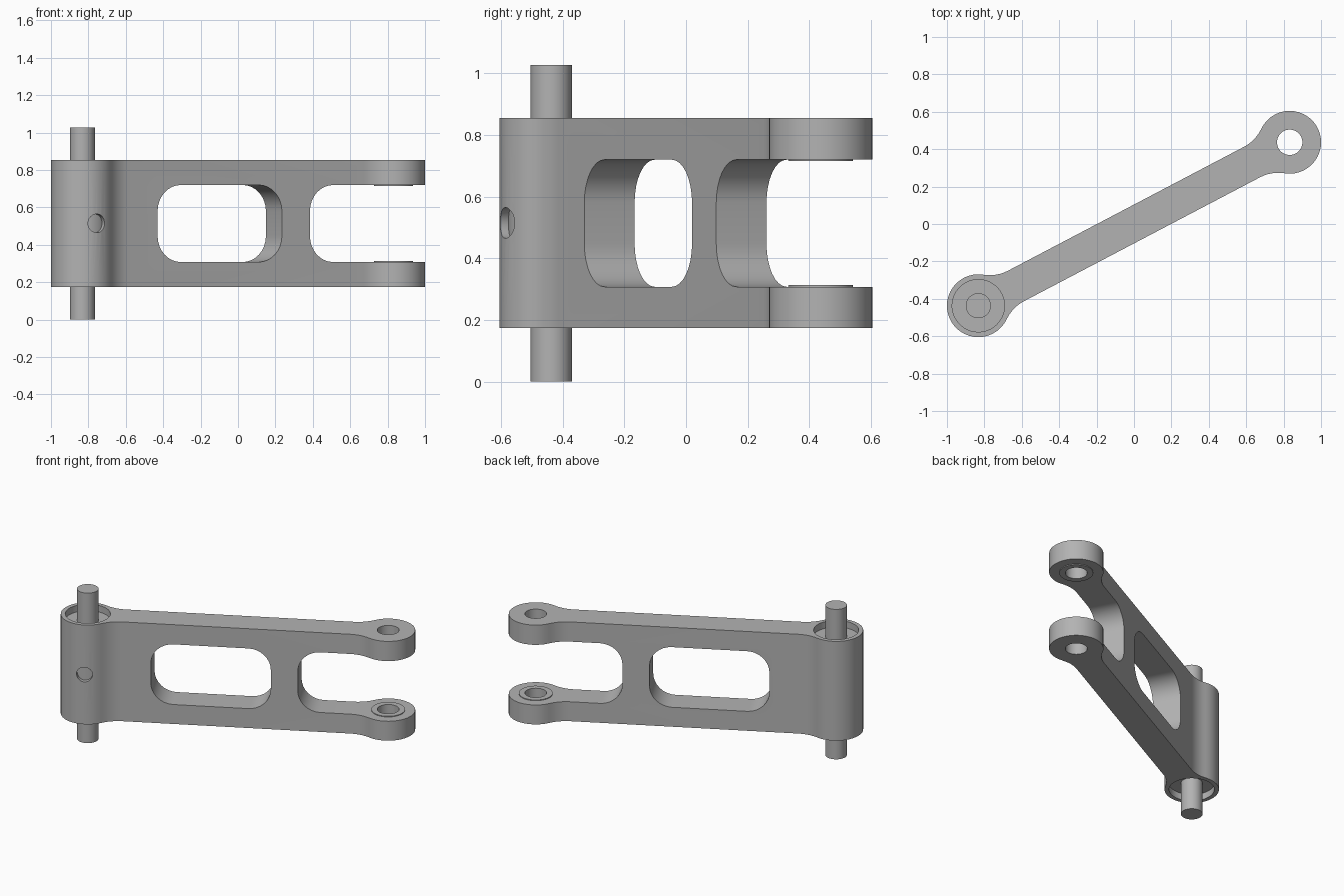
import bpy, bmesh, math
from mathutils import Matrix, Vector

cube = bpy.data.objects.get("Cube")
if cube:
    bpy.data.objects.remove(cube)

# Main dimensions, laid out along a local x axis and turned at the end
HALF = 0.94                     # pivot centres at -HALF and +HALF
ANGLE = math.radians(27.7)
BOSS_R, WEB, FILLET = 0.168, 0.092, 0.21
BOTTOM, TOP = 0.175, 0.855
SLOT_LOW, SLOT_HIGH = 0.308, 0.72
MID = (BOTTOM + TOP) / 2
BORE_R, PIN_R, EYE_R, PAD_R = 0.14, 0.067, 0.068, 0.105

metal = bpy.data.materials.new("grey metal")
metal.use_nodes = True
GREY = (0.45, 0.45, 0.45, 1)
metal.diffuse_color = GREY
metal.node_tree.nodes["Principled BSDF"].inputs["Base Color"].default_value = GREY


def prism(name, points, low, high, matrix=Matrix()):
    """Extrude a flat outline from low to high, then place it."""
    bm = bmesh.new()
    face = bm.faces.new([bm.verts.new((x, y, low)) for x, y in points])
    up = bmesh.ops.extrude_face_region(bm, geom=[face])["geom"]
    bmesh.ops.translate(bm, vec=(0, 0, high - low),
                        verts=[v for v in up if isinstance(v, bmesh.types.BMVert)])
    bmesh.ops.recalc_face_normals(bm, faces=bm.faces)
    bm.transform(matrix)
    mesh = bpy.data.meshes.new(name)
    bm.to_mesh(mesh)
    bm.free()
    mesh.materials.append(metal)
    obj = bpy.data.objects.new(name, mesh)
    bpy.context.collection.objects.link(obj)
    return obj


def arc(cx, cy, r, start, end, n):
    return [(cx + r * math.cos(start + (end - start) * i / n),
             cy + r * math.sin(start + (end - start) * i / n)) for i in range(n + 1)]


def cylinder(name, x, r, low, high, n=32):
    return prism(name, arc(x, 0, r, 0, math.tau, n)[:-1], low, high)


def rounded_window(name, x0, x1, r):
    """Rounded rectangle running through the thickness of the arm."""
    corners = [(x1 - r, SLOT_HIGH - r), (x0 + r, SLOT_HIGH - r),
               (x0 + r, SLOT_LOW + r), (x1 - r, SLOT_LOW + r)]
    pts = []
    for k, (cx, cz) in enumerate(corners):
        pts += arc(cx, cz, r, k * math.pi / 2, (k + 1) * math.pi / 2, 8)
    return prism(name, pts, -0.5, 0.5, Matrix.Rotation(math.pi / 2, 4, "X"))


def cut(obj, cutter):
    mod = obj.modifiers.new("cut", "BOOLEAN")
    mod.operation, mod.solver, mod.object = "DIFFERENCE", "EXACT", cutter
    bpy.context.view_layer.objects.active = obj
    bpy.ops.object.modifier_apply(modifier=mod.name)
    bpy.data.objects.remove(cutter)


# Arm outline: one filleted quarter, mirrored to all four
reach = math.sqrt((BOSS_R + FILLET) ** 2 - (WEB + FILLET) ** 2)
lean = math.atan2(WEB + FILLET, reach)
quarter = arc(HALF, 0, BOSS_R, 0, math.pi - lean, 14)
quarter += arc(HALF - reach, WEB + FILLET, FILLET, -lean, -math.pi / 2, 6)[1:]
upper = quarter + [(-x, y) for x, y in reversed(quarter)]
outline = upper + [(x, -y) for x, y in reversed(upper[1:-1])]
arm = prism("arm", outline, BOTTOM, TOP)

# Window, open fork slot, bearing bore and eye holes
cut(arm, rounded_window("window_cutter", -0.534, 0.217, 0.14))
cut(arm, rounded_window("slot_cutter", 0.386, 1.6, 0.14))
cut(arm, cylinder("bore_cutter", -HALF, BORE_R, 0, 1, 48))
cut(arm, cylinder("eye_cutter", HALF, EYE_R, 0, 1))

# Small radial hole in the front wall of the bearing boss
place = Matrix.Translation(Vector((-HALF, 0, MID))) @ Matrix.Rotation(math.pi / 2, 4, "X")
cut(arm, prism("side_hole_cutter", arc(0, 0, 0.05, 0, math.tau, 24)[:-1], 0.1, 0.3, place))

# Bearing recessed in the bore, with the pin through it
bearing = cylinder("bearing", -HALF, BORE_R, BOTTOM + 0.045, TOP - 0.045, 48)
pin = cylinder("pin", -HALF, PIN_R, 0, 1.027)

# Thin thrust pads on the inner faces of the fork
parts = [arm, bearing, pin]
for name, low, high in (("lower_pad", SLOT_LOW - 0.01, SLOT_LOW + 0.005),
                        ("upper_pad", SLOT_HIGH - 0.005, SLOT_HIGH + 0.01)):
    pad = cylinder(name, HALF, PAD_R, low, high)
    cut(pad, cylinder("pad_cutter", HALF, EYE_R, 0, 1))
    parts.append(pad)

# Turn everything to the diagonal and smooth the round walls
bpy.ops.object.select_all(action="DESELECT")
for part in parts:
    part.data.transform(Matrix.Rotation(ANGLE, 4, "Z"))
    part.select_set(True)
bpy.context.view_layer.objects.active = arm
bpy.ops.object.shade_smooth_by_angle(angle=math.radians(35))
